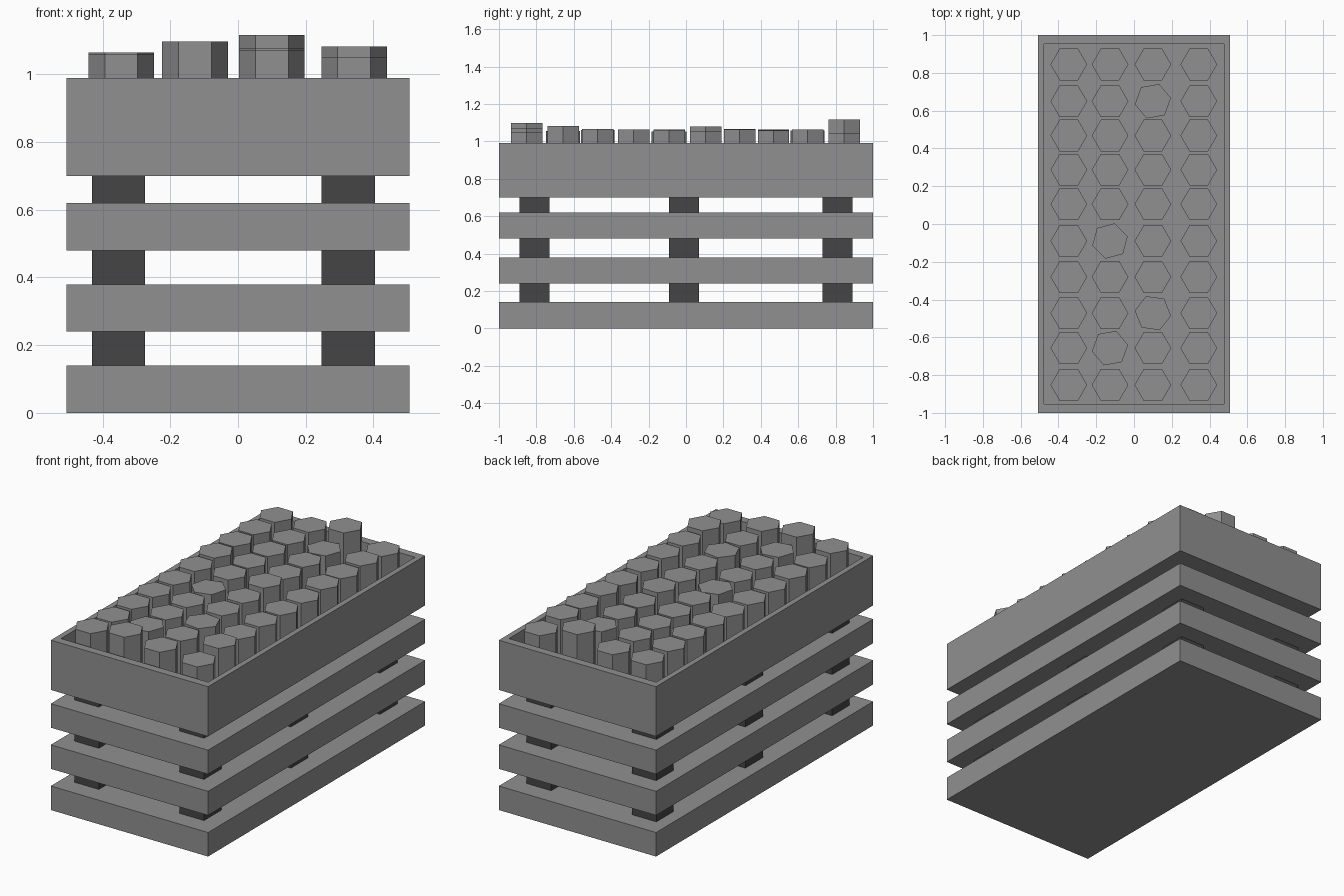
import bpy, bmesh, math, random
from mathutils import Matrix

if "Cube" in bpy.data.objects:
    bpy.data.objects.remove(bpy.data.objects["Cube"])

random.seed(4)


def material(name, value):
    m = bpy.data.materials.new(name)
    m.diffuse_color = (value, value, value, 1)
    m.use_nodes = True
    m.node_tree.nodes["Principled BSDF"].inputs["Base Color"].default_value = m.diffuse_color
    return m


GREY = material("mid grey", 0.28)
DARK = material("dark grey", 0.06)


def finish(name, bm, mat):
    bmesh.ops.recalc_face_normals(bm, faces=bm.faces)
    me = bpy.data.meshes.new(name)
    bm.to_mesh(me)
    bm.free()
    me.materials.append(mat)
    ob = bpy.data.objects.new(name, me)
    bpy.context.collection.objects.link(ob)
    return ob


def add_box(bm, x0, x1, y0, y1, z0, z1):
    mat = Matrix.Translation(((x0 + x1) / 2, (y0 + y1) / 2, (z0 + z1) / 2))
    mat = mat @ Matrix.Diagonal((x1 - x0, y1 - y0, z1 - z0, 1))
    return bmesh.ops.create_cube(bm, size=1, matrix=mat)["verts"]


HX, HY = 0.507, 1.0

# Three stacked slabs
for name, z0 in (("bottom_slab", 0.0), ("middle_slab", 0.24), ("upper_slab", 0.48)):
    bm = bmesh.new()
    add_box(bm, -HX, HX, -HY, HY, z0, z0 + 0.14)
    finish(name, bm, GREY)

# Spacer blocks between the levels
for level, (z0, z1) in enumerate(((0.14, 0.24), (0.38, 0.48), (0.62, 0.70)), 1):
    bm = bmesh.new()
    for x in (-0.353, 0.325):
        for y in (-0.81, -0.01, 0.81):
            add_box(bm, x - 0.079, x + 0.079, y - 0.08, y + 0.08, z0, z1)
    finish(f"spacer_blocks_{level}", bm, DARK)

# Open tray: box with its top face inset and pushed down to the floor
FLOOR = 0.76
bm = bmesh.new()
add_box(bm, -HX, HX, -HY, HY, 0.70, 0.99)
top = max(bm.faces, key=lambda f: f.calc_center_median().z)
bmesh.ops.inset_region(bm, faces=[top], thickness=0.045)
for v in top.verts:
    v.co.y *= 0.94 / 0.955
well = bmesh.ops.extrude_discrete_faces(bm, faces=[top])["faces"][0]
for v in well.verts:
    v.co.z = FLOOR
finish("tray", bm, GREY)

# Hexagonal posts standing in the tray: 4 columns by 10 rows
columns = (-0.345, -0.127, 0.1, 0.343)
rows = (-0.852, -0.657, -0.472, -0.28, -0.09, 0.105, 0.287, 0.468, 0.65, 0.845)
heights = {(0, 0): 1.06, (1, 0): 1.097, (2, 0): 1.07, (3, 0): 1.05,
           (3, 1): 1.083, (2, 5): 1.078, (0, 9): 1.06, (1, 9): 1.06,
           (2, 9): 1.117, (3, 9): 1.045}
turns = {(1, 4): 15, (1, 1): 10, (2, 8): 10, (2, 2): -8}
for i, x in enumerate(columns):
    bm = bmesh.new()
    for j, y in enumerate(rows):
        h = heights.get((i, j), random.uniform(1.05, 1.066))
        turn = math.radians(turns.get((i, j), 0))
        ring = [bm.verts.new((x + 0.097 * math.cos(turn + k * math.pi / 3),
                              y + 0.097 * math.sin(turn + k * math.pi / 3), FLOOR))
                for k in range(6)]
        base = bm.faces.new(ring)
        out = bmesh.ops.extrude_face_region(bm, geom=[base], use_keep_orig=True)
        for v in out["geom"]:
            if isinstance(v, bmesh.types.BMVert):
                v.co.z = h
    finish(f"hexagon_posts_{i + 1}", bm, GREY)
